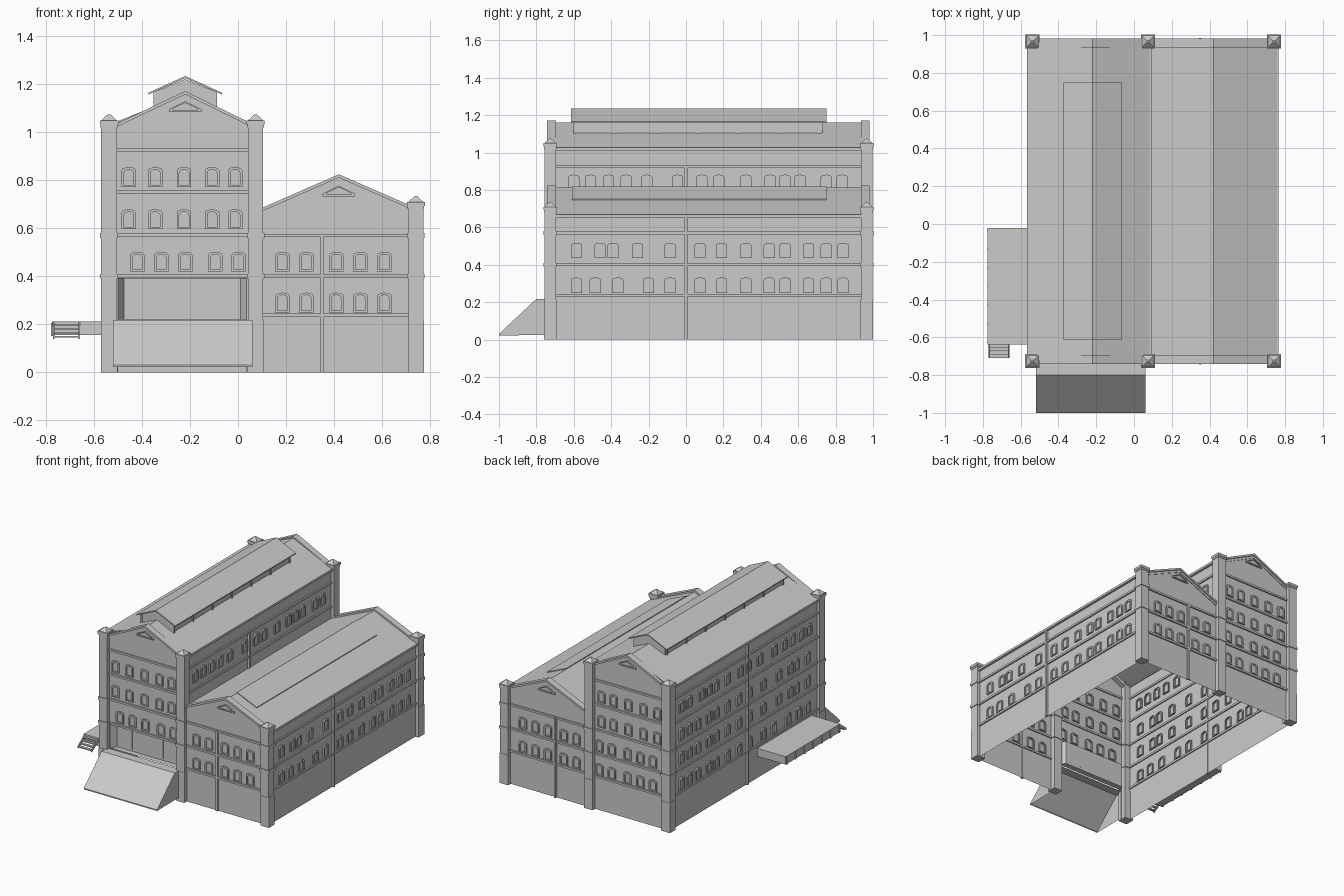
import bpy, bmesh, math
from mathutils import Vector

if "Cube" in bpy.data.objects:
    bpy.data.objects.remove(bpy.data.objects["Cube"])

YF, YB = -0.73, 0.97             # front and back wall planes
XL, XM, XR = -0.55, 0.08, 0.75   # left, middle and right wall planes


def P(side, u, z, d=0.0):
    """Point on a wall: u along it, z up, d outwards."""
    return {'front': (u, YF - d, z), 'back': (u, YB + d, z), 'left': (XL - d, u, z),
            'mid': (XM + d, u, z), 'right': (XR + d, u, z)}[side]


def face(bm, pts):
    return bm.faces.new([bm.verts.new(p) for p in pts])


def box(bm, a, b, taper=0.0):
    """Box between two corners; taper draws the top in."""
    x0, x1 = sorted((a[0], b[0]))
    y0, y1 = sorted((a[1], b[1]))
    z0, z1 = sorted((a[2], b[2]))
    t = taper
    lo = [(x0, y0, z0), (x1, y0, z0), (x1, y1, z0), (x0, y1, z0)]
    hi = [(x0 + t, y0 + t, z1), (x1 - t, y0 + t, z1), (x1 - t, y1 - t, z1), (x0 + t, y1 - t, z1)]
    loft(bm, lo, hi)


def loft(bm, lo, hi):
    v = [bm.verts.new(p) for p in lo]
    w = [bm.verts.new(p) for p in hi]
    n = len(v)
    bm.faces.new(v[::-1])
    bm.faces.new(w)
    for i in range(n):
        bm.faces.new((v[i], v[(i + 1) % n], w[(i + 1) % n], w[i]))


def extrude_y(bm, prof, y0, y1):
    """Solid from an x-z profile."""
    loft(bm, [(x, y0, z) for x, z in prof], [(x, y1, z) for x, z in prof])


def frame(bm, side, outer, inner, proud=0.01, back=-0.006):
    """Moulded ring around a set-back pane."""
    n = len(outer)
    rings = [[bm.verts.new(P(side, u, z, d)) for u, z in pts] for pts, d in
             ((outer, back), (outer, proud), (inner, proud), (inner, back))]
    for a, b in zip(rings, rings[1:]):
        for i in range(n):
            j = (i + 1) % n
            bm.faces.new((a[i], a[j], b[j], b[i]))
    face(bm, [P(side, u, z, 0.002) for u, z in inner])


def arch(u, z, w, h, rise=0.014, n=6):
    top = [(u + w / 2 * math.cos(math.pi * i / n), z + h - rise + rise * math.sin(math.pi * i / n))
           for i in range(n + 1)]
    return [(u - w / 2, z), (u + w / 2, z)] + top


def finish(bm, name):
    bmesh.ops.recalc_face_normals(bm, faces=bm.faces)
    me = bpy.data.meshes.new(name)
    bm.to_mesh(me)
    bm.free()
    ob = bpy.data.objects.new(name, me)
    bpy.context.collection.objects.link(ob)
    return ob


# Hollow wall shell, open below, with a loading door opening in front
top = [(XR, 0), (XR, 0.665), (0.42, 0.808), (XM, 0.665), (XM, 1.02), (-0.22, 1.155), (XL, 1.02), (XL, 0)]
bm = bmesh.new()
face(bm, [(x, YB, z) for x, z in top])
face(bm, [(x, YF, z) for x, z in top + [(-0.5, 0), (-0.5, 0.39), (0.035, 0.39), (0.035, 0)]])
for x, z0, z1 in ((XL, 0, 1.02), (XM, 0.665, 1.02), (XR, 0, 0.665)):
    face(bm, [(x, YF, z0), (x, YB, z0), (x, YB, z1), (x, YF, z1)])
finish(bm, "walls")

# Roof sheets
for name, (xa, xp, xb), (ze, zp) in (("tall_roof", (-0.56, -0.22, 0.09), (1.022, 1.16)),
                                     ("low_roof", (XM, 0.42, 0.763), (0.665, 0.813))):
    bm = bmesh.new()
    extrude_y(bm, [(xa, ze), (xp, zp), (xb, ze), (xb, ze - 0.01), (xp, zp - 0.01), (xa, ze - 0.01)],
              YF + 0.01, YB - 0.01)
    finish(bm, name)

# Stepped gable copings, front and back
bm = bmesh.new()
for xa, za, xp, zp, xb, zb in ((-0.53, 1.025, -0.22, 1.172, 0.06, 1.035),
                               (0.1, 0.685, 0.42, 0.825, 0.73, 0.69)):
    for lift, t, out in ((0, 0.014, 0.012), (-0.013, 0.018, 0.004)):
        prof = [(xa, za + lift), (xp, zp + lift), (xb, zb + lift),
                (xb, zb + lift - t), (xp, zp + lift - t), (xa, za + lift - t)]
        extrude_y(bm, prof, YF - out, YF + 0.035)
        extrude_y(bm, prof, YB - 0.035, YB + out)
finish(bm, "gable_coping")

# Corner piers with plinths, collars and pyramid caps
bm = bmesh.new()
for xa, xb, zt in ((-0.57, -0.505, 1.02), (0.042, 0.105, 1.02), (0.71, 0.773, 0.68)):
    for ya, yb in ((-0.757, -0.695), (0.935, 0.997)):
        def ring(z0, z1, e, taper=0.0):
            box(bm, (xa - e, ya - e, z0), (xb + e, yb + e, z1), taper)
        ring(0, zt, 0)
        ring(0, 0.215, 0.002)
        for z in (0.39, 0.56):
            ring(z, z + 0.02, 0.005)
        ring(zt, zt + 0.012, 0.003)
        ring(zt + 0.012, zt + 0.03, 0.006)
        ring(zt + 0.03, zt + 0.054, 0.0, 0.026)
finish(bm, "corner_piers")

# String courses and eave gutters
bm = bmesh.new()


def band(side, u0, u1, z, h=0.014, out=0.01):
    box(bm, P(side, u0, z - h / 2, -0.008), P(side, u1, z + h / 2, out))


for side in ('front', 'back'):
    for z in (0.4, 0.572, 0.752, 0.925):
        band(side, -0.51, 0.05, z)
    for z in (0.238, 0.4, 0.57):
        band(side, 0.1, 0.715, z)
band('back', -0.51, 0.05, 0.238)
for side, zs in (('left', (0.238, 0.4, 0.572, 0.752, 0.925)), ('right', (0.238, 0.4, 0.57)),
                 ('mid', (0.752, 0.925))):
    for z in zs:
        band(side, -0.7, 0.94, z)
for side, z in (('left', 1.018), ('mid', 1.018), ('right', 0.66)):
    band(side, -0.7, 0.94, z, 0.016, 0.016)
finish(bm, "string_courses")

# Arched windows, in rows
bm = bmesh.new()


def row(side, us, z, w=0.06, h=0.082):
    for u in us:
        frame(bm, side, arch(u, z, w, h), arch(u, z + 0.008, w - 0.02, h - 0.018))


tall_a = (-0.42, -0.32, -0.22, -0.095, 0.003)
tall_b = (-0.455, -0.345, -0.225, -0.108, -0.012)
low = (0.185, 0.285, 0.41, 0.51, 0.61)
side_a = (-0.585, -0.485, -0.365, -0.2, -0.085, 0.075, 0.19, 0.32, 0.445, 0.53, 0.655, 0.75, 0.84)
side_b = (-0.585, -0.46, -0.39, -0.26, -0.085, 0.075, 0.19, 0.32, 0.445, 0.53, 0.655, 0.75, 0.84)
side_c = (-0.6, -0.51, -0.415, -0.32, -0.21, -0.045, 0.085, 0.175, 0.32, 0.45, 0.53, 0.61, 0.75, 0.835)
for side in ('front', 'back'):
    row(side, tall_a, 0.42)
    row(side, tall_b, 0.597)
    row(side, tall_b, 0.773)
    row(side, low, 0.25)
    row(side, low, 0.42)
row('back', tall_a, 0.25)
for side in ('left', 'right'):
    row(side, side_a, 0.25)
    row(side, side_b, 0.435)
row('left', side_b, 0.605)
row('left', side_c, 0.8)
row('mid', side_c, 0.8)
finish(bm, "windows")

# Small pitched vents in the gables
bm = bmesh.new()


def pent(x, z, w, h, e):
    return [(x - w, z), (x + w, z), (x + w, z + e), (x, z + h), (x - w, z + e)]


for side in ('front', 'back'):
    for x, z in ((-0.22, 1.085), (0.42, 0.733)):
        frame(bm, side, pent(x, z, 0.067, 0.045, 0.012), pent(x, z + 0.007, 0.052, 0.031, 0.006))
finish(bm, "gable_vents")

# Downpipes
bm = bmesh.new()
for side, u, z0, z1 in (('front', 0.35, 0, 0.57), ('back', 0.35, 0, 0.57), ('right', 0, 0, 0.66),
                        ('left', 0.1, 0, 1.02), ('mid', 0, 0.66, 0.93)):
    box(bm, P(side, u - 0.007, z0, -0.004), P(side, u + 0.007, z1, 0.014))
finish(bm, "downpipes")

# Ridge monitor: walls, posts and pitched roof
bm = bmesh.new()
extrude_y(bm, [(-0.345, 1.095), (-0.095, 1.095), (-0.095, 1.17), (-0.22, 1.222), (-0.345, 1.17)], -0.6, 0.73)
for i in range(7):
    y = -0.595 + i * 0.218
    for x in (-0.345, -0.095):
        box(bm, (x - 0.008, y - 0.006, 1.1), (x + 0.008, y + 0.006, 1.17))
finish(bm, "monitor_walls")
bm = bmesh.new()
extrude_y(bm, [(-0.373, 1.165), (-0.22, 1.235), (-0.067, 1.165), (-0.067, 1.158), (-0.22, 1.226), (-0.373, 1.158)],
          -0.615, 0.75)
finish(bm, "monitor_roof")

# Raised panel on the low roof
bm = bmesh.new()
extrude_y(bm, [(0.42, 0.805), (0.42, 0.819), (0.575, 0.752), (0.575, 0.738)], -0.61, 0.75)
finish(bm, "low_roof_panel")

# Recessed loading doors with jambs, head and dock sill
bm = bmesh.new()
yd = -0.69
face(bm, [(-0.475, yd, 0.22), (0.01, yd, 0.22), (0.01, yd, 0.39), (-0.475, yd, 0.39)])
for xo, xi in ((-0.5, -0.475), (0.035, 0.01)):
    face(bm, [(xo, YF, 0.22), (xi, yd, 0.22), (xi, yd, 0.39), (xo, YF, 0.39)])
for z in (0.22, 0.39):
    face(bm, [(-0.5, YF, z), (0.035, YF, z), (0.01, yd, z), (-0.475, yd, z)])
for x in (-0.355, -0.11):
    box(bm, (x - 0.003, yd - 0.006, 0.235), (x + 0.003, yd + 0.002, 0.37))
finish(bm, "loading_doors")

# Front ramp, open beneath
bm = bmesh.new()
prof = [(-0.735, 0.025), (-0.735, 0.218), (-0.8, 0.218), (-1.0, 0.03), (-1.0, 0.022)]
for x in (-0.52, 0.06):
    face(bm, [(x, y, z) for y, z in prof])
for (ya, za), (yb, zb) in zip(prof[1:], prof[2:]):
    face(bm, [(-0.52, ya, za), (0.06, ya, za), (0.06, yb, zb), (-0.52, yb, zb)])
finish(bm, "front_ramp")

# Left loading platform with rubbing posts and steps
bm = bmesh.new()
box(bm, (-0.775, -0.637, 0.155), (XL, -0.02, 0.212))
for i in range(7):
    y = -0.625 + i * 0.0985
    box(bm, (-0.779, y - 0.005, 0.152), (-0.77, y + 0.005, 0.205))
finish(bm, "side_platform")
bm = bmesh.new()
for i in range(4):
    y, z = -0.637 - i * 0.018, 0.2 - i * 0.016
    box(bm, (-0.765, y - 0.018, z - 0.008), (-0.665, y, z))
for x in (-0.768, -0.662):
    loft(bm, [(x - 0.003, y, z) for y, z in ((-0.635, 0.21), (-0.71, 0.155), (-0.71, 0.138), (-0.635, 0.185))],
         [(x + 0.003, y, z) for y, z in ((-0.635, 0.21), (-0.71, 0.155), (-0.71, 0.138), (-0.635, 0.185))])
finish(bm, "platform_steps")
